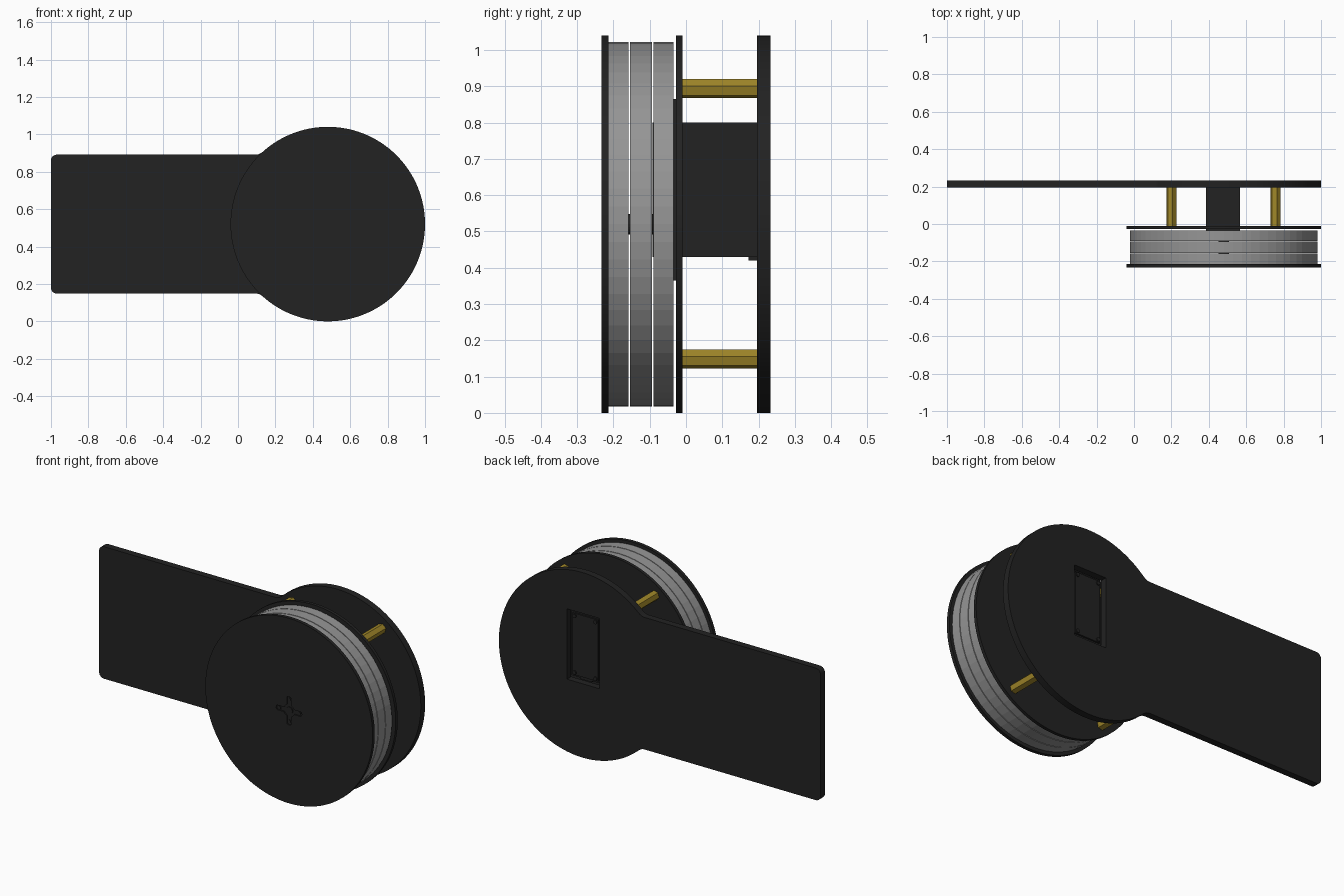
import bpy, bmesh, math
from math import cos, sin, pi

if "Cube" in bpy.data.objects:
    bpy.data.objects.remove(bpy.data.objects["Cube"])

CX, CZ = 0.48, 0.52          # shared axis of all the discs


def mat(name, rgb):
    m = bpy.data.materials.new(name)
    m.diffuse_color = (*rgb, 1)
    m.use_nodes = True
    m.node_tree.nodes["Principled BSDF"].inputs["Base Color"].default_value = m.diffuse_color
    return m


BLACK = mat("black plastic", (0.016, 0.016, 0.016))
GREY = mat("grey drum", (0.30, 0.30, 0.30))
BRASS = mat("brass", (0.35, 0.24, 0.022))


def extrude(name, pts, y0, y1, material):
    """Prism from an (x, z) outline, extruded from y0 to y1."""
    bm = bmesh.new()
    face = bm.faces.new([bm.verts.new((x, y0, z)) for x, z in pts])
    ret = bmesh.ops.extrude_face_region(bm, geom=[face])
    for v in ret["geom"]:
        if isinstance(v, bmesh.types.BMVert):
            v.co.y = y1
    bmesh.ops.recalc_face_normals(bm, faces=bm.faces)
    me = bpy.data.meshes.new(name)
    bm.to_mesh(me)
    bm.free()
    me.materials.append(material)
    ob = bpy.data.objects.new(name, me)
    bpy.context.collection.objects.link(ob)
    return ob


def arc(x, z, r, a0, a1, n):
    return [(x + r * cos(a0 + (a1 - a0) * i / n), z + r * sin(a0 + (a1 - a0) * i / n))
            for i in range(n + 1)]


def circle(x, z, r, n):
    return arc(x, z, r, 0, 2 * pi, n)[:-1]


def rect(x0, x1, z0, z1):
    return [(x0, z0), (x1, z0), (x1, z1), (x0, z1)]


def smooth(ob):
    bpy.ops.object.select_all(action='DESELECT')
    ob.select_set(True)
    bpy.context.view_layer.objects.active = ob
    bpy.ops.object.shade_smooth_by_angle(angle=math.radians(30))


def cut(ob, pts, y0, y1):
    """Cut a prism out of ob and remove the cutter."""
    c = extrude("cutter", pts, y0, y1, BLACK)
    c.hide_render = True
    m = ob.modifiers.new("cut", 'BOOLEAN')
    m.object, m.solver = c, 'EXACT'
    bpy.context.view_layer.objects.active = ob
    bpy.ops.object.modifier_apply(modifier=m.name)
    bpy.data.objects.remove(c)


# Back plate: disc blended into a rounded rectangular arm (upper half mirrored)
R, HALF, F, CORNER = 0.52, 0.371, 0.06, 0.03
fz = HALF + F
fx = -math.sqrt((R + F) ** 2 - fz ** 2)
a = math.atan2(fz, fx)
upper = arc(0, 0, R, 0, a, 48)
upper += arc(fx, fz, F, a - pi, -pi / 2, 8)[1:]
upper += arc(-1 - CX + CORNER, HALF - CORNER, CORNER, pi / 2, pi, 6)
outline = upper + [(x, -z) for x, z in reversed(upper[1:])]
back = extrude("back_plate", [(x + CX, z + CZ) for x, z in outline], 0.195, 0.233, BLACK)
SX0, SX1, SZ0, SZ1 = 0.385, 0.567, 0.43, 0.80
cut(back, rect(SX0 - 0.01, SX1 + 0.01, SZ0 - 0.015, SZ1 + 0.01), 0.15, 0.3)
smooth(back)

# Middle mounting plate
middle = extrude("middle_plate", circle(CX, CZ, R, 128), -0.028, -0.010, BLACK)
cut(middle, rect(SX0, SX1, SZ0, SZ1), -0.1, 0.1)
smooth(middle)

# Drum: three stacked grey discs, the rear one hollowed around the motor
for i, (y0, y1) in enumerate([(-0.214, -0.159), (-0.155, -0.094), (-0.090, -0.035)]):
    d = extrude(f"drum_disc_{i + 1}", circle(CX, CZ, 0.502, 64), y0, y1, GREY)
    if i == 2:
        cut(d, rect(SX0, SX1, SZ0, SZ1), -0.2, 0.1)

# Cross-shaped horn, recessed in the front cover
w, L, h = 0.013, 0.075, 0.032
quarter = [(L, -w), (L + 0.006, 0), (L, w), (h, w), (h * 0.75, h * 0.75), (w, h)]
cross = []
for k in range(4):
    c, s = round(cos(k * pi / 2)), round(sin(k * pi / 2))
    cross += [(CX + x * c - z * s, CZ + x * s + z * c) for x, z in quarter]
cover = extrude("front_cover", circle(CX, CZ, R, 128), -0.233, -0.214, BLACK)
cut(cover, cross, -0.3, -0.1)
smooth(cover)
extrude("horn", cross, -0.226, -0.20, BLACK)
extrude("horn_screw", circle(CX, CZ, 0.02, 16), -0.231, -0.22, BLACK)
for k in range(4):
    extrude("horn_arm_screw", circle(CX + 0.062 * cos(k * pi / 2), CZ + 0.062 * sin(k * pi / 2), 0.009, 12),
            -0.231, -0.22, BLACK)
extrude("axle", circle(CX, CZ, 0.028, 24), -0.17, -0.085, BLACK)

# Motor: body, mounting flange, rear lid, corner screws, cable stub
extrude("motor_body", rect(SX0, SX1, SZ0, SZ1), -0.092, 0.205, BLACK)
extrude("motor_flange", rect(SX0, SX1, 0.365, 0.865), -0.036, -0.026, BLACK)
extrude("motor_lid", rect(SX0 + 0.012, SX1 - 0.012, SZ0 + 0.012, SZ1 - 0.012), 0.20, 0.215, BLACK)
for x in (SX0 + 0.026, SX1 - 0.026):
    for z in (SZ0 + 0.026, SZ1 - 0.026):
        extrude("motor_screw", circle(x, z, 0.011, 12), 0.21, 0.221, BLACK)
extrude("cable_stub", rect(CX - 0.035, CX + 0.035, 0.42, 0.44), 0.172, 0.2, BLACK)

# Four hexagonal brass standoffs
for x in (0.2, 0.757):
    for z in (0.149, 0.894):
        extrude("standoff", [(x + 0.027 * cos(t), z + 0.027 * sin(t))
                             for t in (k * pi / 3 + pi / 12 for k in range(6))], -0.010, 0.195, BRASS)
